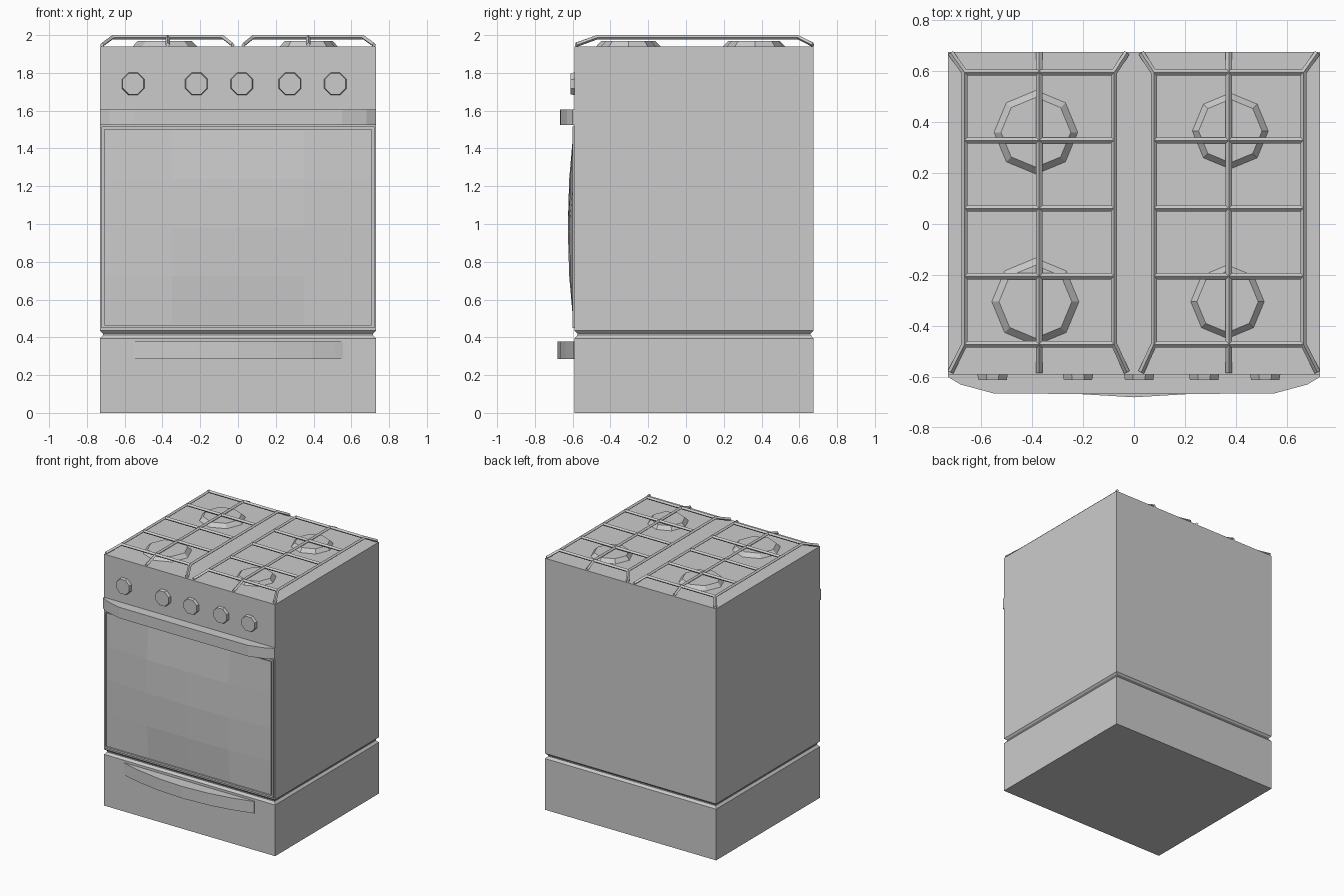
import bpy, bmesh, math
from mathutils import Vector, Matrix

cube = bpy.data.objects.get("Cube")
if cube:
    bpy.data.objects.remove(cube)

grey = bpy.data.materials.new("light grey")
grey.use_nodes = True
colour = (0.6, 0.6, 0.6, 1)
grey.diffuse_color = colour
grey.node_tree.nodes["Principled BSDF"].inputs["Base Color"].default_value = colour


def finish(name, bm):
    bmesh.ops.recalc_face_normals(bm, faces=bm.faces)
    mesh = bpy.data.meshes.new(name)
    bm.to_mesh(mesh)
    bm.free()
    mesh.materials.append(grey)
    obj = bpy.data.objects.new(name, mesh)
    bpy.context.collection.objects.link(obj)
    return obj


def loft(bm, rings):
    """Skin equal-sized rings of points and cap both ends."""
    loops = [[bm.verts.new(p) for p in ring] for ring in rings]
    for a, b in zip(loops, loops[1:]):
        for i in range(len(a)):
            j = (i + 1) % len(a)
            bm.faces.new((a[i], a[j], b[j], b[i]))
    bm.faces.new(loops[0])
    bm.faces.new(loops[-1])


def add_bar(bm, points, r):
    """Bar with a diamond section, ridge upward, bent along a path."""
    pts = [Vector(p) for p in points]
    side = (pts[-1] - pts[0]).cross(Vector((0, 0, 1))).normalized() * r
    up = Vector((0, 0, r))
    loft(bm, [[p + side, p + up, p - side, p - up] for p in pts])


def add_box(bm, x0, x1, y0, y1, z0, z1):
    loft(bm, [[(x0, y0, z), (x1, y0, z), (x1, y1, z), (x0, y1, z)] for z in (z0, z1)])


def frustum(name, centre, r_base, r_top, depth, turn):
    bm = bmesh.new()
    bmesh.ops.create_cone(bm, cap_ends=True, segments=8, radius1=r_base, radius2=r_top,
                          depth=depth, matrix=Matrix.Translation(centre) @ turn)
    return finish(name, bm)


def front_handle(name, outline, z0, z1):
    """Solid handle from a half outline, mirrored in x and extruded in z."""
    right = [(x, y) for x, y in outline]
    full = right + [(-x, y) for x, y in reversed(right) if x > 0]
    bm = bmesh.new()
    loft(bm, [[(x, y, z) for x, y in full] for z in (z0, z1)])
    finish(name, bm)


# Body with a shallow groove above the drawer
W, FRONT, BACK, TOP = 0.73, -0.59, 0.675, 1.94
bm = bmesh.new()
loft(bm, [[(-W + d, FRONT + d, z), (W - d, FRONT + d, z), (W - d, BACK - d, z), (-W + d, BACK - d, z)]
          for z, d in ((0, 0), (0.395, 0), (0.412, 0.015), (0.42, 0.015), (0.435, 0), (TOP, 0))])
finish("body", bm)

# Door frame
bm = bmesh.new()
for s in (-1, 1):
    add_box(bm, s * 0.722, s * 0.708, -0.602, FRONT, 0.45, 1.515)
for z in (0.45, 1.501):
    add_box(bm, -0.722, 0.722, -0.602, FRONT, z, z + 0.014)
finish("door_frame", bm)

# Bulging door pane
bm = bmesh.new()
bmesh.ops.create_grid(bm, x_segments=4, y_segments=4, size=1)
for v in bm.verts:
    u, w = v.co.x, v.co.y
    v.co = (u * 0.698, -0.596 - 0.03 * (1 - u * u) * (1 - w * w), 0.982 + w * 0.512)
rim = [e for e in bm.edges if e.is_boundary]
skirt = bmesh.ops.extrude_edge_only(bm, edges=rim)["geom"]
for v in skirt:
    if isinstance(v, bmesh.types.BMVert):
        v.co.y = FRONT
finish("door_pane", bm)

# Door and drawer handles
front_handle("door_handle", [(0.0, -0.668), (0.55, -0.665), (0.68, -0.63), (W, -0.6), (W, FRONT)], 1.523, 1.607)
arc = [(0.555 * math.sin(t), -0.595 - 0.085 * math.cos(t) ** 2)
       for t in (i * math.pi / 8 for i in range(5))]
front_handle("drawer_handle", arc + [(0.555, FRONT)], 0.285, 0.377)

# Control knobs
face_front = Matrix.Rotation(math.pi / 2, 4, "X") @ Matrix.Rotation(math.pi / 8, 4, "Z")
for i, x in enumerate((-0.555, -0.22, 0.02, 0.275, 0.515)):
    frustum(f"knob_{i + 1}", (x, -0.6, 1.742), 0.065, 0.06, 0.025, face_front)

# Burners
for name, x, y, r in (("back_right", -0.385, 0.36, 0.165), ("back_left", 0.378, 0.365, 0.15),
                      ("front_right", -0.387, -0.305, 0.172), ("front_left", 0.367, -0.305, 0.145)):
    frustum(f"burner_{name}", (x, y, TOP + 0.014), r, r * 0.83, 0.03, Matrix())

# Pan supports
HI, LO, R = 1.988, 1.948, 0.012
Y0, Y1 = -0.472, 0.595
for name, s in (("left", 1), ("right", -1)):
    bm = bmesh.new()
    inner, outer, mid = s * 0.078, s * 0.665, s * 0.372
    for i in range(5):
        y = Y0 + (Y1 - Y0) * i / 4
        add_bar(bm, [(inner, y, HI), (outer, y, HI)], R)
    for x in (inner, outer):
        add_bar(bm, [(x, Y0, HI), (x, Y1, HI)], R)
    add_bar(bm, [(mid, -0.585, LO), (mid, Y0, HI), (mid, Y1, HI), (mid, 0.675, LO)], R)
    # Splayed corner legs
    for x, foot in ((inner, s * 0.028), (outer, s * 0.72)):
        for y, foot_y in ((Y0, -0.582), (Y1, 0.672)):
            add_bar(bm, [(x, y, HI), (foot, foot_y, LO)], R)
    finish(f"pan_support_{name}", bm)
